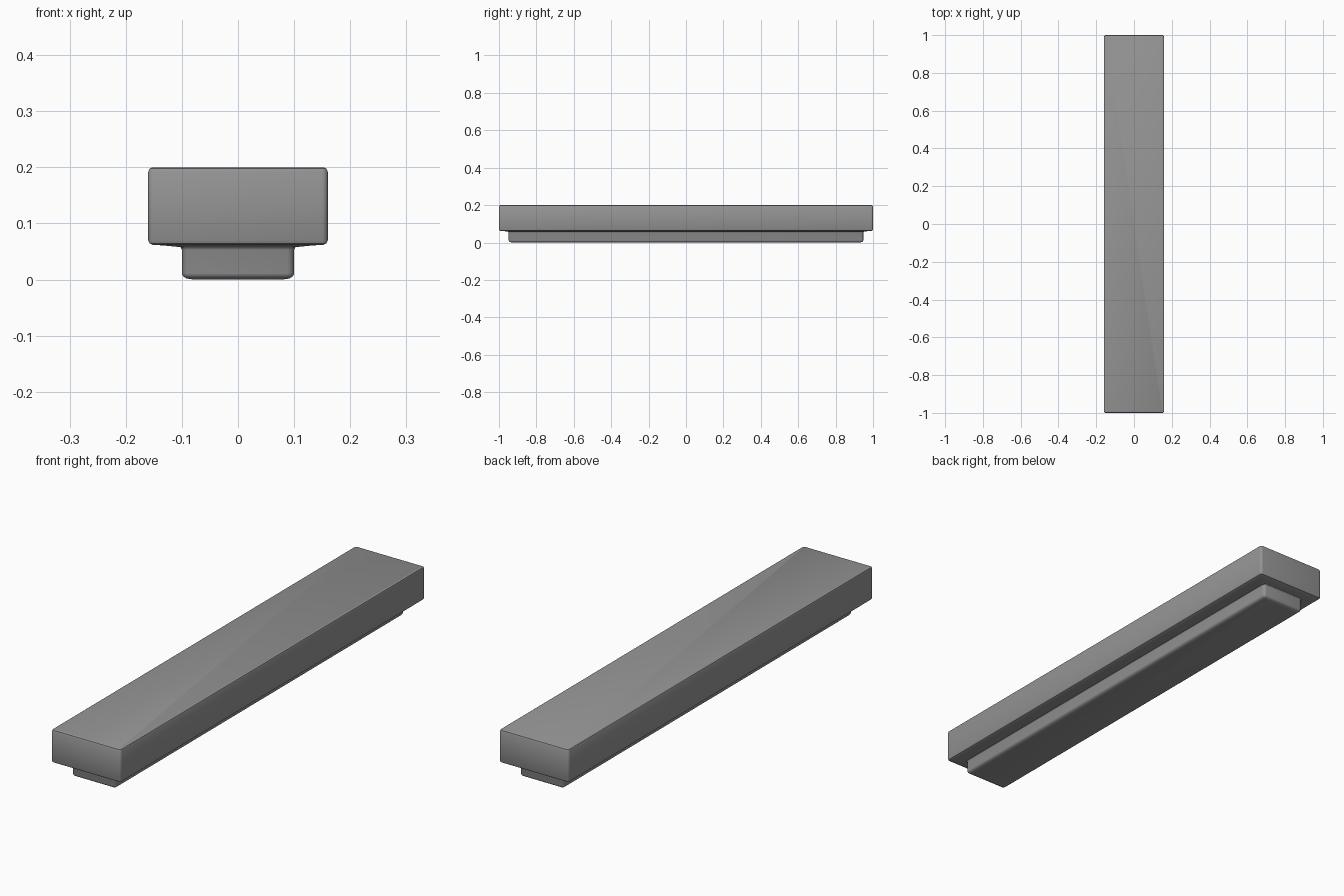
import bpy, bmesh, math

cube = bpy.data.objects.get("Cube")
if cube:
    bpy.data.objects.remove(cube, do_unlink=True)

# Single plain grey finish
grey = bpy.data.materials.new("plain_grey")
grey.use_nodes = True
colour = (0.3, 0.3, 0.3, 1)
grey.diffuse_color = colour
grey.node_tree.nodes["Principled BSDF"].inputs["Base Color"].default_value = colour


def rounded_ring(bm, hx, hy, z, radius, steps=4):
    """Ring of vertices around a rectangle with rounded corners."""
    ring = []
    for i, (sx, sy) in enumerate([(1, 1), (-1, 1), (-1, -1), (1, -1)]):
        for k in range(steps + 1):
            a = math.pi / 2 * (i + k / steps)
            ring.append(bm.verts.new((sx * (hx - radius) + radius * math.cos(a),
                                      sy * (hy - radius) + radius * math.sin(a), z)))
    return ring


def loft(name, hx, hy, profile, radius):
    """Stack rings from (outset, height) pairs and cap both ends."""
    bm = bmesh.new()
    rings = [rounded_ring(bm, hx + o, hy + o, z, radius + max(o, -radius * 0.8))
             for o, z in profile]
    for low, high in zip(rings, rings[1:]):
        n = len(low)
        for i in range(n):
            j = (i + 1) % n
            bm.faces.new((low[i], low[j], high[j], high[i]))
    bm.faces.new(rings[0][::-1])
    bm.faces.new(rings[-1])
    mesh = bpy.data.meshes.new(name)
    bm.to_mesh(mesh)
    bm.free()
    mesh.materials.append(grey)
    obj = bpy.data.objects.new(name, mesh)
    bpy.context.collection.objects.link(obj)
    bpy.ops.object.select_all(action='DESELECT')
    obj.select_set(True)
    bpy.context.view_layer.objects.active = obj
    bpy.ops.object.shade_smooth_by_angle(angle=math.radians(35))
    return obj


# Wide upper bar with small rounded edges and a slightly dished underside
r = 0.008
bar = [(-0.055, 0.058), (-0.03, 0.0605), (-r, 0.062), (-r * 0.3, 0.0645), (0, 0.07),
       (0, 0.2 - r), (-r * 0.3, 0.2 - r * 0.3), (-r, 0.2)]
loft("upper_bar", 0.16, 1.0, bar, 0.01)

# Narrower foot with a softened bottom edge and a small fillet at the top
foot = [(-0.02, 0), (-0.008, 0.002), (-0.002, 0.006), (0, 0.011),
        (0, 0.053), (0.002, 0.057), (0.006, 0.0595)]
loft("lower_foot", 0.1, 0.948, foot, 0.012)
